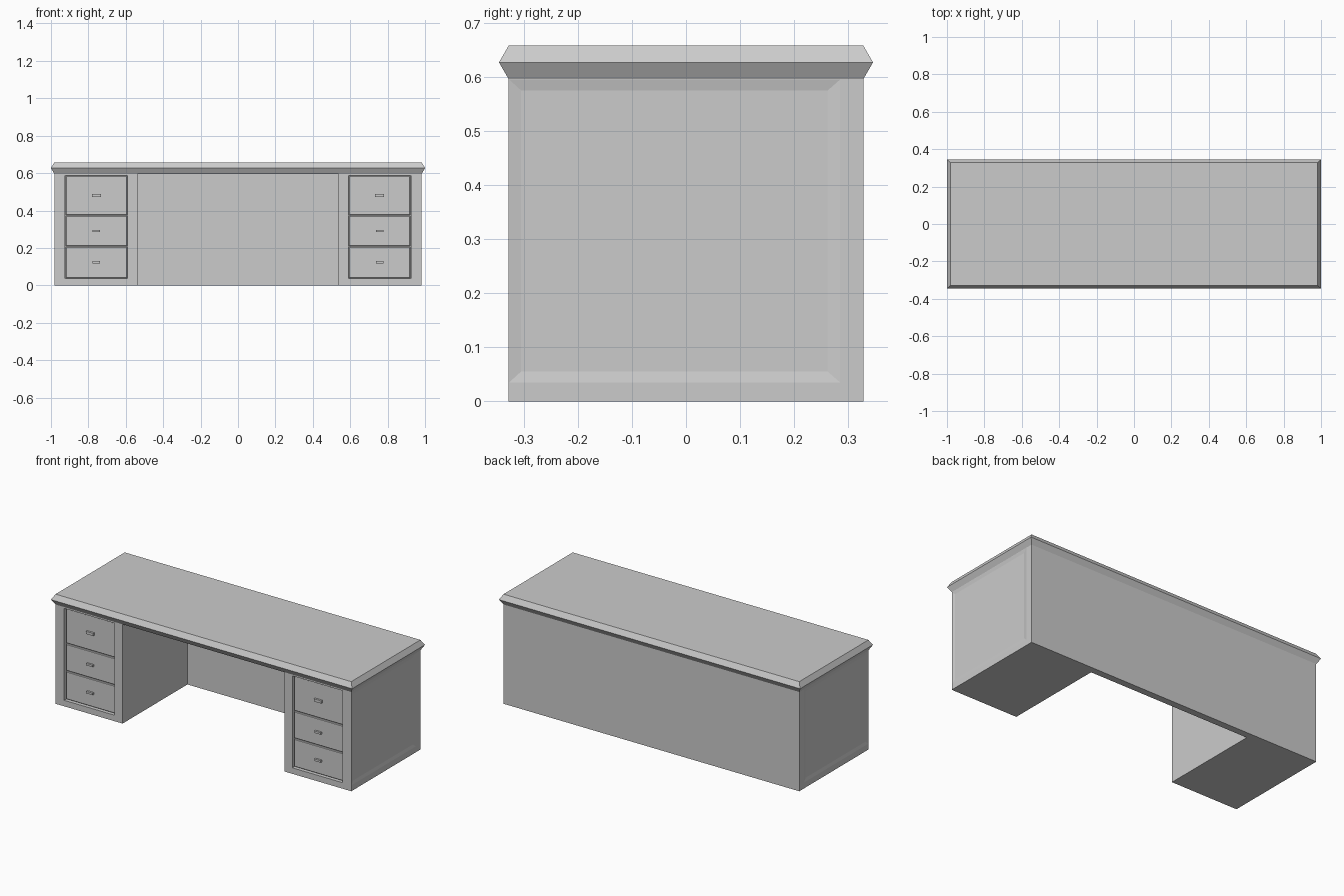
import bpy, bmesh

if "Cube" in bpy.data.objects:
    bpy.data.objects.remove(bpy.data.objects["Cube"])

X, Y, H = 0.982, 0.328, 0.596      # body half width, half depth, height
KNEE = 0.537                       # half width of the knee hole
BACK = 0.287                       # inner face of the back panel


def finish(name, bm, mirror=False):
    bmesh.ops.recalc_face_normals(bm, faces=bm.faces)
    me = bpy.data.meshes.new(name)
    bm.to_mesh(me)
    bm.free()
    ob = bpy.data.objects.new(name, me)
    bpy.context.collection.objects.link(ob)
    if mirror:
        ob.modifiers.new("mirror", 'MIRROR').use_axis[0] = True
    return ob


def rings(bm, loops, first=None, cap_start=False):
    """Bridge successive four-point rings and cap the last one."""
    vs = [first] if first else []
    vs += [[bm.verts.new(p) for p in loop] for loop in loops]
    for a, b in zip(vs, vs[1:]):
        for i in range(4):
            j = (i + 1) % 4
            bm.faces.new((a[i], a[j], b[j], b[i]))
    bm.faces.new(vs[-1])
    if cap_start:
        bm.faces.new(vs[0][::-1])


def rect_xy(x, y, z):
    return [(-x, -y, z), (x, -y, z), (x, y, z), (-x, y, z)]


def rect_xz(x0, x1, z0, z1, y):
    return [(x0, y, z0), (x1, y, z0), (x1, y, z1), (x0, y, z1)]


def rect_yz(y0, y1, z0, z1, x):
    return [(x, y0, z0), (x, y1, z0), (x, y1, z1), (x, y0, z1)]


# Desktop slab with a pointed edge
bm = bmesh.new()
rings(bm, [rect_xy(X, Y, H), rect_xy(1.0, 0.346, 0.627), rect_xy(X, Y, 0.658)], cap_start=True)
finish("desktop", bm)

# Full-width back panel
bm = bmesh.new()
rings(bm, [rect_xz(-X, X, 0, H, BACK), rect_xz(-X, X, 0, H, Y)], cap_start=True)
finish("back_panel", bm)

# Pedestals: drawer opening in front, shallow bevelled panel on the outer side
bm = bmesh.new()
f = [bm.verts.new(p) for p in rect_xz(KNEE, X, 0, H, -Y)]
b = [bm.verts.new(p) for p in rect_xz(KNEE, X, 0, H, BACK)]
for i, j in ((0, 1), (2, 3), (3, 0)):
    bm.faces.new((f[i], f[j], b[j], b[i]))
bm.faces.new(b)
OX0, OX1, OZ0, OZ1 = 0.59, 0.925, 0.036, 0.588
rings(bm, [rect_xz(OX0, OX1, OZ0, OZ1, -Y), rect_xz(OX0, OX1, OZ0, OZ1, -Y + 0.022)], first=f)
rings(bm, [rect_yz(-Y + 0.001, BACK - 0.002, 0.035, 0.595, X),
           rect_yz(-0.305, 0.262, 0.055, 0.575, X - 0.004)],
      first=[f[1], b[1], b[2], f[2]])
finish("pedestals", bm, mirror=True)

# Drawer fronts with chamfered rims, and their handles
FACE = -Y + 0.012
CX = (OX0 + OX1) / 2
for name, z0, z1, hz, hw, hh in (("top", 0.376, 0.584, 0.481, 0.024, 0.008),
                                 ("middle", 0.211, 0.371, 0.291, 0.021, 0.006),
                                 ("bottom", 0.040, 0.206, 0.123, 0.021, 0.006)):
    x0, x1, c = OX0 + 0.004, OX1 - 0.004, 0.003
    bm = bmesh.new()
    rings(bm, [rect_xz(x0, x1, z0, z1, -Y + 0.024),
               rect_xz(x0, x1, z0, z1, FACE + c),
               rect_xz(x0 + c, x1 - c, z0 + c, z1 - c, FACE)], cap_start=True)
    finish(name + "_drawers", bm, mirror=True)
    bm = bmesh.new()
    rings(bm, [rect_xz(CX - hw, CX + hw, hz - hh, hz + hh, FACE + 0.002),
               rect_xz(CX - hw, CX + hw, hz - hh, hz + hh, -Y)], cap_start=True)
    finish(name + "_handles", bm, mirror=True)
